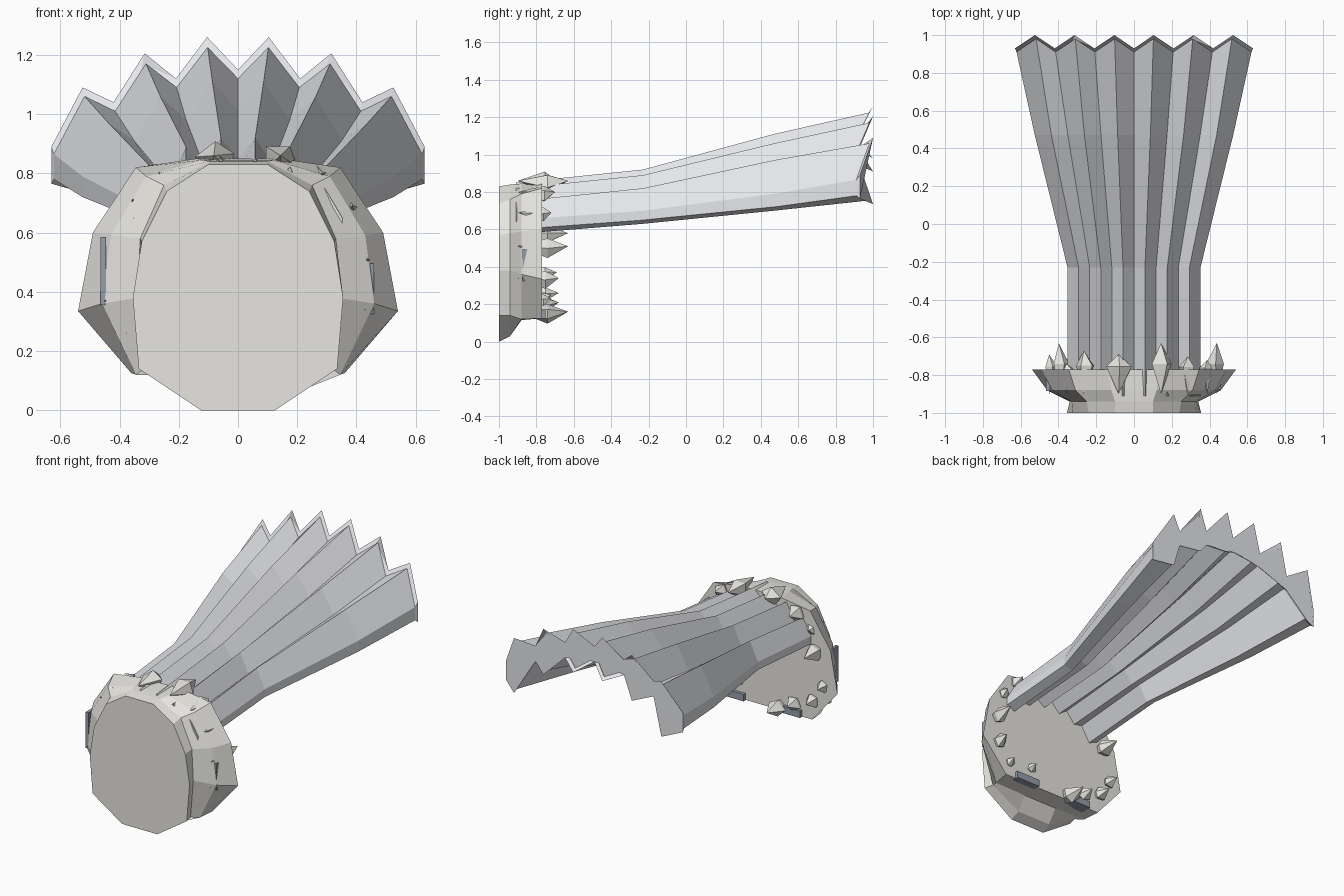
import bpy, bmesh
from mathutils import Vector, Matrix

if "Cube" in bpy.data.objects:
    bpy.data.objects.remove(bpy.data.objects["Cube"])


def material(name, rgb):
    m = bpy.data.materials.new(name)
    m.diffuse_color = (*rgb, 1)
    m.use_nodes = True
    m.node_tree.nodes["Principled BSDF"].inputs["Base Color"].default_value = m.diffuse_color
    return m


STONE = material("stone", (0.80, 0.79, 0.75))
SLATE = material("slate", (0.78, 0.79, 0.82))
DARK = material("dark_plate", (0.30, 0.34, 0.40))


def finish(bm, name, mat):
    bmesh.ops.recalc_face_normals(bm, faces=bm.faces)
    me = bpy.data.meshes.new(name)
    bm.to_mesh(me)
    bm.free()
    ob = bpy.data.objects.new(name, me)
    me.materials.append(mat)
    bpy.context.collection.objects.link(ob)
    return ob


def bridge(bm, a, b):
    n = len(a)
    for i in range(n):
        j = (i + 1) % n
        bm.faces.new((a[i], a[j], b[j], b[i]))


# Flared cup: half outlines (x, z), bottom to top, mirrored in x
cup = [
    (-1.0, [(.125, 0), (.335, .14), (.355, .38), (.325, .57), (.24, .74), (.10, .83)]),
    (-.94, [(.12, .03), (.32, .14), (.34, .38), (.33, .58), (.25, .76), (.10, .84)]),
    (-.88, [(.12, .115), (.345, .12), (.46, .36), (.43, .59), (.31, .79), (.12, .845)]),
    (-.77, [(.12, .125), (.36, .125), (.54, .335), (.49, .60), (.345, .82), (.14, .85)]),
]
bm = bmesh.new()
rings = []
for y, half in cup:
    pts = half + [(-x, z) for x, z in reversed(half)]
    rings.append([bm.verts.new((x, y, z)) for x, z in pts])
for a, b in zip(rings, rings[1:]):
    bridge(bm, a, b)
bm.faces.new(rings[0])
bm.faces.new(rings[-1])
finish(bm, "base_cup", STONE)

# Ribbed fan: y, half width, top heights and bottom heights from centre to edge
FX = [0, .165, .333, .5, .667, .833, 1]
fan = [
    (-.91, .352, [.79, .85, .77, .82, .71, .75, .65], [.75, .69, .73, .66, .67, .575, .60]),
    (-.23, .352, [.85, .92, .83, .89, .77, .82, .70], [.81, .74, .79, .71, .73, .63, .65]),
    (.47, .525, [1.01, 1.11, .98, 1.06, .91, .97, .79], [.96, .87, .93, .82, .86, .70, .72]),
    (.98, .622, [1.12, 1.225, 1.09, 1.17, 1.01, 1.06, .865], [1.07, 1.0, 1.04, .93, .96, .755, .78]),
    (1.0, .63, [1.15, 1.26, 1.12, 1.205, 1.04, 1.09, .89], [1.05, .98, 1.02, .91, .94, .735, .765]),
]
bm = bmesh.new()
rings = []
for k, (y, w, top, bot) in enumerate(fan):
    def pt(i, z, s):
        dy = .07 if k >= 3 and i % 2 == 0 else 0    # valleys sit further forward at the end
        return (s * w * FX[i], y - dy, z)
    upper = [pt(i, top[i], -1) for i in range(6, 0, -1)] + [pt(i, top[i], 1) for i in range(7)]
    lower = [pt(i, bot[i], 1) for i in range(6, 0, -1)] + [pt(i, bot[i], -1) for i in range(7)]
    rings.append([bm.verts.new(p) for p in upper + lower])
for a, b in zip(rings, rings[1:]):
    bridge(bm, a, b)
bm.faces.new(rings[0])
bm.faces.new(rings[-1])
finish(bm, "ribbed_fan", SLATE)


# Crystal spikes around the back rim: x, z, tip y, radius
def spike(bm, x, z, tip, r):
    centre = Vector((x, -.775 + .25 * (tip + .77), z))
    tilt = Matrix.Rotation(x * 3, 4, 'Y')
    ring = [bm.verts.new(centre + tilt @ Vector((r * cx, 0, r * cz)))
            for cx, cz in ((1, 0), (.25, .8), (-.9, .3), (-.4, -.8), (.5, -.7))]
    for y in (tip, -.90):
        apex = bm.verts.new((x * 1.02, y, z + .01))
        for i in range(5):
            bm.faces.new((ring[i], ring[(i + 1) % 5], apex))


bm = bmesh.new()
for s in [(-.39, .57, -.63, .055), (.43, .50, -.63, .055), (-.44, .36, -.69, .04),
          (.42, .33, -.68, .05), (.33, .22, -.72, .035),
          (-.37, .25, -.68, .045), (-.24, .20, -.68, .05), (-.13, .15, -.63, .06),
          (.16, .24, -.72, .035), (-.08, .85, -.69, .07), (.14, .85, -.63, .065),
          (-.26, .79, -.67, .055), (.28, .79, -.70, .05), (-.35, .70, -.74, .035),
          (.38, .68, -.72, .04)]:
    spike(bm, *s)
finish(bm, "crystal_spikes", STONE)

# Thin dark plates set in the rim
bm = bmesh.new()
for x, y, z, sx, sy, sz in [(-.20, -.815, .145, .17, .13, .045), (.20, -.815, .145, .17, .13, .045),
                            (-.455, -.85, .47, .02, .07, .23), (.445, -.84, .41, .03, .07, .17)]:
    bmesh.ops.create_cube(bm, size=1, matrix=Matrix.Translation((x, y, z)) @
                          Matrix.Diagonal((sx, sy, sz, 1)))
finish(bm, "rim_plates", DARK)
